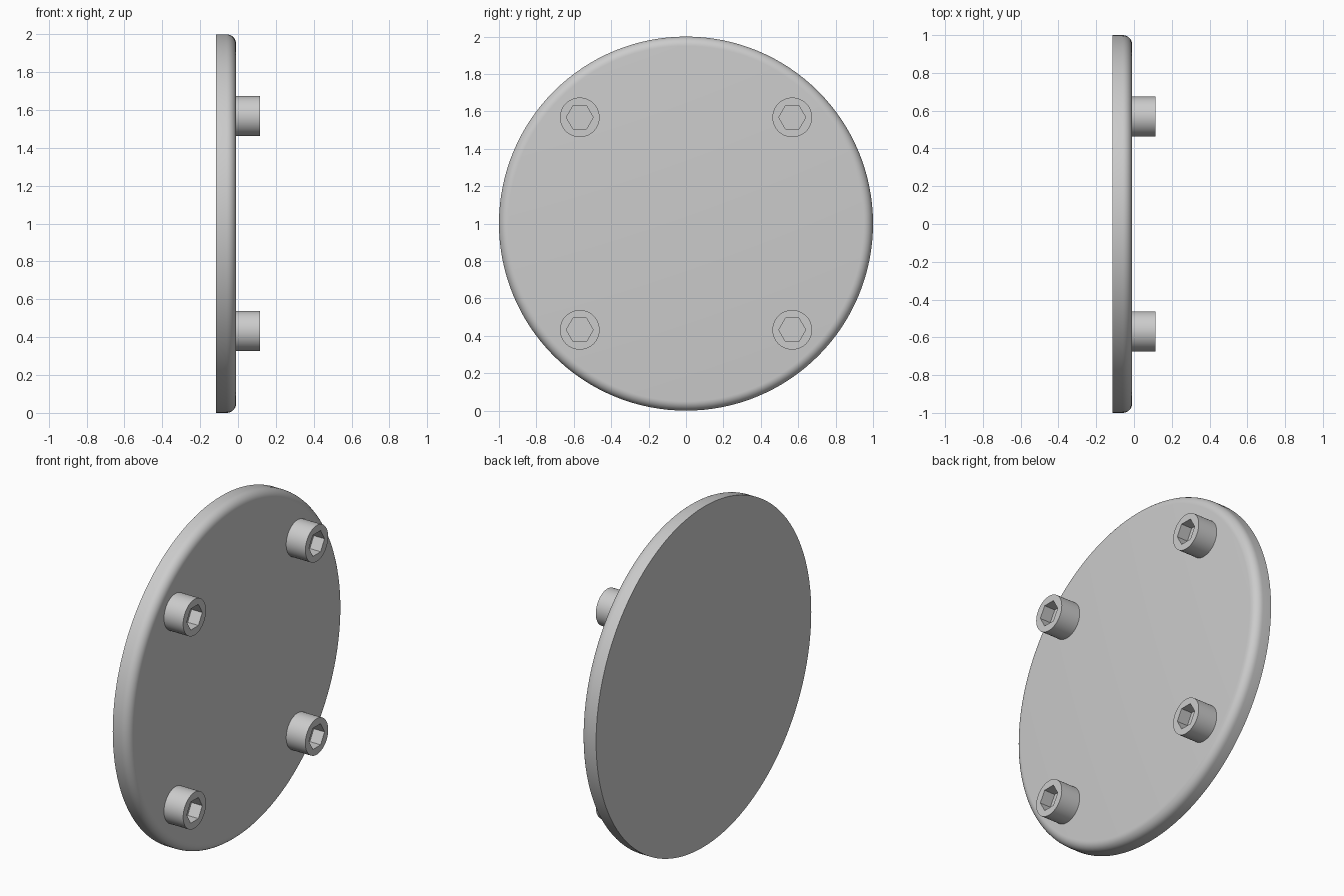
import bpy
import bmesh
import math
from mathutils import Matrix, Vector

cube = bpy.data.objects.get("Cube")
if cube:
    bpy.data.objects.remove(cube, do_unlink=True)

BACK, FACE, TIP = -0.115, -0.01, 0.115   # x of plate back, plate face, screw tips
RADIUS, FILLET = 1.0, 0.05
HEAD_RADIUS, SOCKET_RADIUS, SOCKET_DEPTH = 0.106, 0.072, 0.07
OFFSET = 0.568

grey = bpy.data.materials.new("plain grey")
grey.use_nodes = True
colour = (0.6, 0.6, 0.6, 1)
grey.diffuse_color = colour
grey.node_tree.nodes["Principled BSDF"].inputs["Base Color"].default_value = colour


def cylinder(name, radius, x0, x1, y, z, sides, turn=0.0):
    """Closed prism lying along x."""
    bm = bmesh.new()
    place = (Matrix.Translation(((x0 + x1) / 2, y, z))
             @ Matrix.Rotation(math.pi / 2, 4, 'Y') @ Matrix.Rotation(turn, 4, 'Z'))
    bmesh.ops.create_cone(bm, cap_ends=True, segments=sides, radius1=radius,
                          radius2=radius, depth=x1 - x0, matrix=place)
    mesh = bpy.data.meshes.new(name)
    bm.to_mesh(mesh)
    bm.free()
    mesh.materials.append(grey)
    obj = bpy.data.objects.new(name, mesh)
    bpy.context.collection.objects.link(obj)
    return obj


def activate(obj):
    bpy.ops.object.select_all(action='DESELECT')
    obj.select_set(True)
    bpy.context.view_layer.objects.active = obj


# Round plate with a filleted front rim
plate = cylinder("round_plate", RADIUS, BACK, FACE, 0, RADIUS, 128)
bm = bmesh.new()
bm.from_mesh(plate.data)
rim = [e for e in bm.edges if all(v.co.x > FACE - 0.001 for v in e.verts)]
bmesh.ops.bevel(bm, geom=rim, offset=FILLET, segments=8, profile=0.5, affect='EDGES')
bm.to_mesh(plate.data)
bm.free()
activate(plate)
bpy.ops.object.shade_smooth_by_angle(angle=math.radians(30))

# Four socket-head screws
for side, y in (("left", OFFSET), ("right", -OFFSET)):
    for level, z in (("upper", RADIUS + OFFSET), ("lower", RADIUS - OFFSET)):
        head = cylinder(f"{level}_{side}_screw", HEAD_RADIUS, FACE, TIP, y, z, 48)
        cutter = cylinder("socket_cutter", SOCKET_RADIUS, TIP - SOCKET_DEPTH,
                          TIP + 0.05, y, z, 6, math.pi / 2)
        # Put two hexagon corners on the y axis
        corner = max(abs(v.co.y - y) for v in cutter.data.vertices)
        if corner < SOCKET_RADIUS * 0.95:
            centre = Vector((0, y, z))
            cutter.data.transform(Matrix.Translation(centre)
                                  @ Matrix.Rotation(math.pi / 6, 4, 'X')
                                  @ Matrix.Translation(-centre))
        cutter.hide_render = True
        cut = head.modifiers.new("socket", 'BOOLEAN')
        cut.operation = 'DIFFERENCE'
        cut.solver = 'EXACT'
        cut.object = cutter
        activate(head)
        bpy.ops.object.modifier_apply(modifier=cut.name)
        bpy.data.objects.remove(cutter, do_unlink=True)
        bpy.ops.object.shade_smooth_by_angle(angle=math.radians(30))
